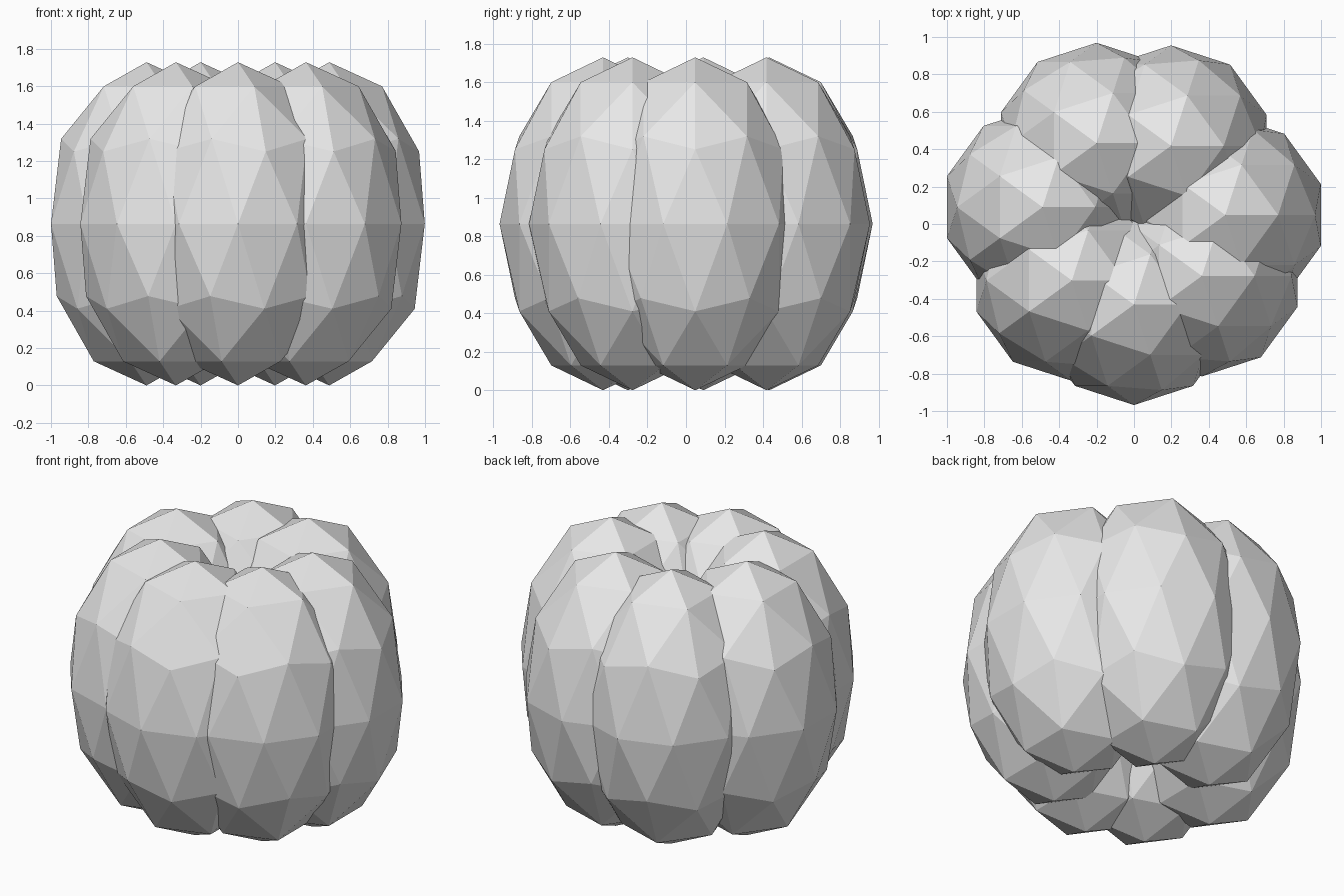
import bpy

# Remove the default cube
cube = bpy.data.objects.get("Cube")
if cube:
    bpy.data.objects.remove(cube, do_unlink=True)

# Single plain grey
grey = bpy.data.materials.new("plain grey")
grey.use_nodes = True
colour = (0.8, 0.8, 0.8, 1.0)
grey.diffuse_color = colour
grey.node_tree.nodes["Principled BSDF"].inputs["Base Color"].default_value = colour

RADIUS = 0.537
HALF_HEIGHT = 0.864

# Centres of the seven gourd lobes, slightly uneven around the ring
LOBES = {
    "front_lobe": (0.0, -0.431),
    "front_left_lobe": (0.363, -0.278),
    "left_lobe": (0.488, 0.048),
    "back_left_lobe": (0.198, 0.418),
    "back_right_lobe": (-0.2, 0.432),
    "right_lobe": (-0.489, 0.09),
    "front_right_lobe": (-0.332, -0.302),
}

# Each lobe is a tall, flat-faced icosphere that overlaps its neighbours
for name, (x, y) in LOBES.items():
    bpy.ops.mesh.primitive_ico_sphere_add(
        subdivisions=2, radius=1, location=(x, y, HALF_HEIGHT))
    lobe = bpy.context.object
    lobe.name = name
    lobe.scale = (RADIUS, RADIUS, HALF_HEIGHT)
    bpy.ops.object.transform_apply(location=False, rotation=False, scale=True)
    lobe.data.materials.append(grey)
